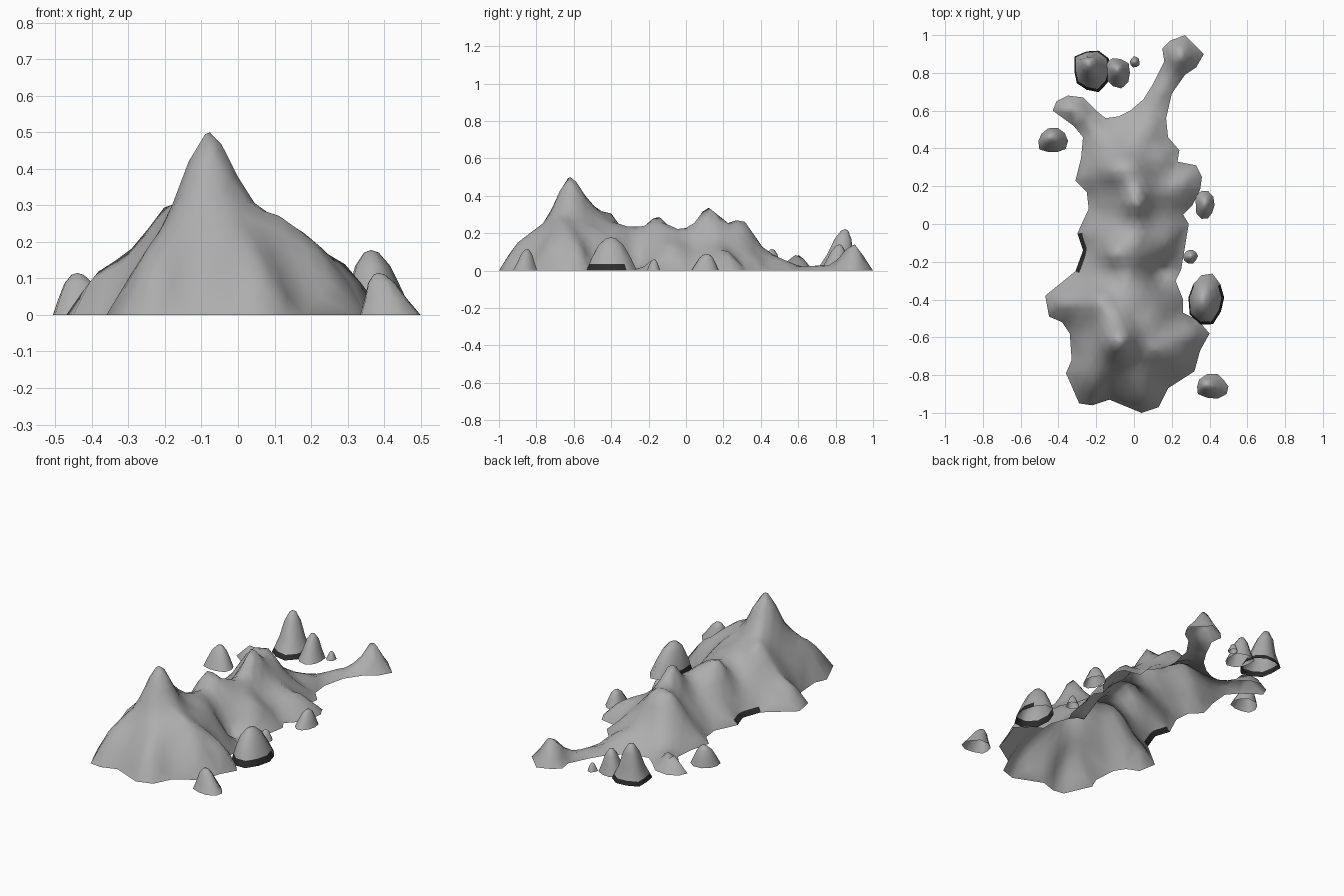
import bpy, bmesh, math, random
from mathutils import Vector, noise
from mathutils.geometry import delaunay_2d_cdt, intersect_point_line

random.seed(4)
default = bpy.data.objects.get("Cube")
if default:
    bpy.data.objects.remove(default, do_unlink=True)


def make_material(name, value):
    mat = bpy.data.materials.new(name)
    mat.use_nodes = True
    colour = (value, value, value, 1)
    mat.diffuse_color = colour
    mat.node_tree.nodes["Principled BSDF"].inputs["Base Color"].default_value = colour
    return mat


stone = make_material("grey_stone", 0.42)
wet_stone = make_material("dark_stone", 0.025)


def finish(bm, name, is_dark):
    """Turn a bmesh into a smooth object, darkening faces chosen by a rule."""
    bm.normal_update()
    for face in bm.faces:
        face.smooth = True
        face.material_index = int(is_dark(face.calc_center_median()))
    mesh = bpy.data.meshes.new(name)
    bm.to_mesh(mesh)
    bm.free()
    mesh.materials.append(stone)
    mesh.materials.append(wet_stone)
    obj = bpy.data.objects.new(name, mesh)
    bpy.context.collection.objects.link(obj)


# Island shoreline, counter-clockwise, in hundredths of a unit
shore = [(4, -100), (13, -97), (18, -87), (32, -78), (35, -67), (40, -58), (34, -51),
         (26, -47), (26, -40), (22, -30), (25, -24), (29, 0), (26, 5), (31, 10), (35, 18),
         (36, 25), (33, 31), (23, 33), (24, 39), (18, 46), (17, 56), (20, 69),
         (27, 79), (33, 83), (37, 90), (27, 100), (19, 97), (15, 93), (16, 86),
         (10, 74), (5, 66), (-2, 60), (-8, 57), (-15, 56), (-20, 60), (-27, 67),
         (-35, 68), (-41, 65), (-43, 60), (-32, 52), (-27, 46), (-28, 35), (-31, 23),
         (-25, 17), (-24, 8), (-30, -5), (-27, -14), (-31, -25), (-47, -38),
         (-45, -49), (-38, -52), (-34, -58), (-33, -72), (-36, -79), (-29, -95),
         (-22, -96), (-13, -93)]
shore = [Vector((x, y)) / 100 for x, y in shore]

# Summits and gullies: x, y, added height, spread
summits = [(-.08, -.62, .26, .07), (-.18, -.40, .10, .055), (-.12, -.49, .04, .05),
           (-.22, -.72, .04, .05), (.11, -.66, .03, .04), (-.10, -.15, .12, .055),
           (0, .12, .12, .05), (-.10, .29, .09, .07), (.04, .30, .04, .05),
           (.25, .90, .11, .065), (-.35, .60, .07, .06), (.15, -.25, -.08, .05),
           (.17, -.09, .04, .05), (.04, -.36, .04, .06)]


def shore_distance(p):
    best = 9.0
    for i, a in enumerate(shore):
        hit, t = intersect_point_line(p, shore[i - 1], a)
        nearest = shore[i - 1].lerp(a, min(1, max(0, t)))
        best = min(best, (p.xy - nearest.xy).length)
    return best


def ramp(value, start, end):
    return min(1, max(0, (value - start) / (end - start)))


def terrain_height(p):
    d = shore_distance(p)
    if d < 1e-4:
        return 0.0
    # Broad rounded shoulders in front, straighter slopes behind, low rear headlands
    front = ramp(p.y, -0.3, -0.5)
    rounded = 1 - (1 - ramp(d, 0, 0.24)) ** 2
    straight = ramp(d, 0, 0.28) ** 0.85
    crest = 0.24 - 0.13 * ramp(p.y, 0.25, 0.6)
    z = crest * (front * rounded + (1 - front) * straight)
    fade = ramp(d, 0, 0.06)
    for x, y, high, spread in summits:
        r = (p - Vector((x, y))).length_squared
        z += fade * high * math.exp(-r / (2 * spread * spread))
    z += 0.02 * fade * noise.noise(Vector((p.x * 9, p.y * 9, 3)))
    return max(z, 0.004)


# Island: triangulated open shell lifted by the terrain height
points = list(shore)
step = 0.045
for row in range(-22, 23):
    for col in range(-11, 12):
        p = Vector((col + 0.5 * (row % 2), row)) * step
        if shore_distance(p) > 0.022:
            points.append(p)
points += [Vector(s[:2]) + Vector((.003, .002)) for s in summits]
flat, edges, faces, *rest = delaunay_2d_cdt(points, [], [list(range(len(shore)))], 1, 1e-5)
bm = bmesh.new()
verts = [bm.verts.new((p.x, p.y, terrain_height(p))) for p in flat]
for tri in faces:
    bm.faces.new([verts[i] for i in tri])
bmesh.ops.delete(bm, geom=[v for v in bm.verts if not v.link_faces], context='VERTS')
bm.normal_update()
bmesh.ops.reverse_faces(bm, faces=[f for f in bm.faces if f.normal.z < 0])


# Dark tide mark cut cleanly along one stretch of the right shore
def by_cove(c):
    return c.x < -0.2 and -0.26 < c.y < -0.05


cove = [f for f in bm.faces if by_cove(f.calc_center_median())]
cove_parts = {part for f in cove for part in [f, *f.edges, *f.verts]}
bmesh.ops.bisect_plane(bm, geom=list(cove_parts), plane_co=(0, 0, 0.025), plane_no=(0, 0, 1))
finish(bm, "mountain_island", lambda c: by_cove(c) and c.z < 0.025)


def make_rock(name, x, y, rx, ry, height, lean, bulge, dark_foot=0, dark_end=9):
    """Sea stack of stacked uneven rings, open underneath; bulge sets its fullness."""
    sides = 10
    wobble = [random.uniform(0.82, 1.08) for i in range(sides)]
    profile = [(1, 0), (bulge, 0.38), (0.64 * bulge, 0.76), (0.27 * bulge, 0.96)]
    if dark_foot:
        level = dark_foot / height
        profile.insert(1, (1 - (1 - bulge) * level / 0.38, level))
    bm = bmesh.new()
    rings = []
    for scale, level in profile:
        ring = []
        for i, w in enumerate(wobble):
            a = math.tau * i / sides
            ring.append(bm.verts.new((x + lean[0] * level + rx * scale * w * math.cos(a),
                                      y + lean[1] * level + ry * scale * w * math.sin(a),
                                      height * level)))
        rings.append(ring)
    for low, high in zip(rings, rings[1:]):
        for i in range(sides):
            j = (i + 1) % sides
            bm.faces.new((low[i], low[j], high[j], high[i]))
    tip = bm.verts.new((x + lean[0], y + lean[1], height))
    for i in range(sides):
        bm.faces.new((rings[-1][i], rings[-1][(i + 1) % sides], tip))
    finish(bm, name, lambda c: c.z < dark_foot and c.y < dark_end)


# Sea stacks around the island
make_rock("large_left_rock", .385, -.39, .105, .145, .178, (-.02, -.01), .78, .035, -.31)
make_rock("small_left_rock", .30, -.17, .04, .04, .06, (0, 0), .75)
make_rock("middle_left_rock", .375, .10, .057, .077, .09, (0, .01), .75)
make_rock("front_left_rock", .415, -.86, .09, .065, .115, (-.03, .01), .7)
make_rock("right_rock", -.43, .44, .085, .075, .115, (-.01, .02), .76)
make_rock("large_rear_rock", -.22, .81, .11, .12, .222, (-.02, .04), .64, .025)
make_rock("small_rear_rock", -.09, .80, .075, .085, .14, (0, .02), .7)
make_rock("tiny_rear_rock", .005, .86, .027, .03, .045, (0, 0), .75)
